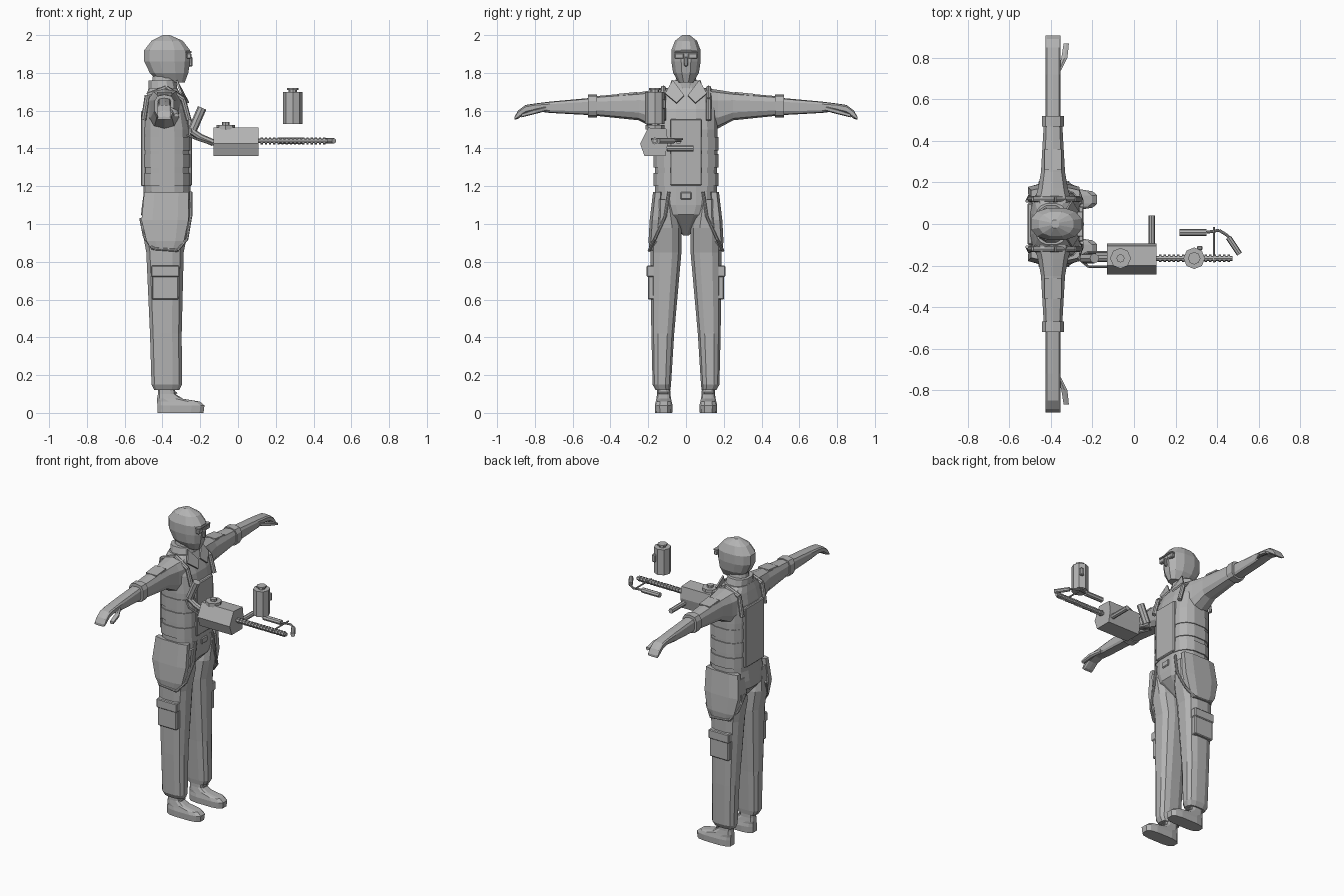
import bpy, bmesh, math
from mathutils import Vector

if "Cube" in bpy.data.objects:
    bpy.data.objects.remove(bpy.data.objects["Cube"])

grey = bpy.data.materials.new("plain grey")
grey.use_nodes = True
grey.diffuse_color = (.45, .45, .45, 1)
grey.node_tree.nodes["Principled BSDF"].inputs["Base Color"].default_value = grey.diffuse_color


def finish(name, bm):
    bmesh.ops.recalc_face_normals(bm, faces=bm.faces)
    mesh = bpy.data.meshes.new(name)
    bm.to_mesh(mesh)
    bm.free()
    mesh.materials.append(grey)
    part = bpy.data.objects.new(name, mesh)
    bpy.context.collection.objects.link(part)
    return part


def level(z, back, front, half, mid=0):
    """Horizontal cross-section: centre, first half axis, second half axis."""
    return (Vector(((back + front) / 2, mid, z)),
            Vector(((front - back) / 2, 0, 0)), Vector((0, half, 0)))


def across(y, z, high, deep, x=-.39):
    """Upright cross-section at a distance along the arm."""
    return Vector((x, y, z)), Vector((deep, 0, 0)), Vector((0, 0, high))


def rounded(value, power):
    return math.copysign(abs(value) ** power, value)


def loft(name, slices, sides=12, power=.7, side=1):
    """Skin cross-sections; a low power makes them boxy, side=-1 mirrors in y."""
    bm = bmesh.new()
    rings = []
    for centre, first, second in slices:
        ring = []
        for i in range(sides):
            angle = math.tau * (i + .5) / sides
            point = centre + first * rounded(math.cos(angle), power)
            point += second * rounded(math.sin(angle), power)
            point.y *= side
            ring.append(bm.verts.new(point))
        rings.append(ring)
    for low, high in zip(rings, rings[1:]):
        for i in range(sides):
            bm.faces.new((low[i - 1], low[i], high[i], high[i - 1]))
    bm.faces.new(rings[0])
    bm.faces.new(rings[-1])
    return finish(name, bm)


def box(name, centre, size, bevel=.005):
    bm = bmesh.new()
    bmesh.ops.create_cube(bm, size=1)
    bmesh.ops.scale(bm, vec=size, verts=bm.verts)
    bmesh.ops.translate(bm, vec=centre, verts=bm.verts)
    bmesh.ops.bevel(bm, geom=bm.edges[:], offset=bevel, segments=1, affect="EDGES")
    return finish(name, bm)


def rod(name, start, end, radius, sides=8):
    start, end = Vector(start), Vector(end)
    along = end - start
    bm = bmesh.new()
    bmesh.ops.create_cone(bm, cap_ends=True, segments=sides, radius1=radius,
                          radius2=radius, depth=along.length)
    turn = along.to_track_quat("Z", "Y").to_matrix()
    bmesh.ops.rotate(bm, matrix=turn, verts=bm.verts)
    bmesh.ops.translate(bm, vec=(start + end) / 2, verts=bm.verts)
    return finish(name, bm)


def path(name, points, radius):
    for start, end in zip(points, points[1:]):
        rod(name, start, end, radius)


def panel(name, points, thickness=.01):
    bm = bmesh.new()
    bm.faces.new([bm.verts.new(point) for point in points])
    part = finish(name, bm)
    solid = part.modifiers.new("thickness", "SOLIDIFY")
    solid.thickness, solid.offset = thickness, 0


# Head and neck
loft("head", [level(z=1.75, back=-.42, front=-.28, half=.04),
              level(z=1.8, back=-.47, front=-.26, half=.07),
              level(z=1.86, back=-.5, front=-.25, half=.08),
              level(z=1.92, back=-.5, front=-.25, half=.08),
              level(z=1.97, back=-.46, front=-.29, half=.06),
              level(z=2, back=-.4, front=-.36, half=.02)], power=.85)
loft("neck", [level(z=1.68, back=-.47, front=-.32, half=.07),
              level(z=1.8, back=-.45, front=-.32, half=.05)], power=.9)
box("nose", centre=(-.255, 0, 1.86), size=(.03, .02, .05))
box("brow", centre=(-.26, 0, 1.91), size=(.03, .12, .01), bevel=.002)

# Torso, collar and hips
loft("torso", [level(z=1.12, back=-.5, front=-.25, half=.165),
               level(z=1.5, back=-.507, front=-.25, half=.17),
               level(z=1.61, back=-.5, front=-.27, half=.168),
               level(z=1.68, back=-.485, front=-.3, half=.145),
               level(z=1.72, back=-.475, front=-.32, half=.1)], sides=16)
loft("collar", [level(z=1.69, back=-.475, front=-.315, half=.1),
                level(z=1.76, back=-.475, front=-.33, half=.08)], power=.85)
loft("hips", [level(z=.94, back=-.42, front=-.36, half=.015),
              level(z=1.05, back=-.515, front=-.255, half=.13),
              level(z=1.1, back=-.51, front=-.25, half=.17),
              level(z=1.17, back=-.5, front=-.25, half=.168)], sides=16)
for bottom in (1.2, 1.3, 1.39):
    loft("vest_band", [level(z, back=-.507, front=-.246, half=.174)
                       for z in (bottom, bottom + .07)], sides=16)
box("front_panel", centre=(-.255, 0, 1.38), size=(.025, .17, .35))
box("back_panel", centre=(-.5, 0, 1.4), size=(.025, .2, .4))
box("belt_buckle", centre=(-.255, 0, 1.15), size=(.02, .06, .04))

for side in (1, -1):
    box("eye_frame", centre=(-.26, side * .036, 1.89), size=(.025, .05, .03))

    # Lapel and vest strap
    panel("lapel", [(-.325, side * .07, 1.76), (-.3, side * .11, 1.69),
                    (-.262, side * .05, 1.64), (-.29, side * .01, 1.68)])
    path("vest_strap", [(-.26, side * .12, 1.55), (-.29, side * .12, 1.66),
                        (-.38, side * .12, 1.72), (-.48, side * .12, 1.68),
                        (-.5, side * .12, 1.55)], radius=.014)

    # Sleeve, cuff, arm and hand
    loft("sleeve", [across(y=.1, z=1.61, high=.11, deep=.095),
                    across(y=.17, z=1.608, high=.102, deep=.075),
                    across(y=.25, z=1.623, high=.074, deep=.06),
                    across(y=.5, z=1.625, high=.05, deep=.045)], sides=10, side=side)
    loft("cuff", [across(y, z=1.625, high=.06, deep=.054) for y in (.47, .52)],
         sides=10, side=side)
    loft("forearm_and_hand", [across(y=.5, z=1.622, high=.046, deep=.037),
                              across(y=.72, z=1.618, high=.03, deep=.037),
                              across(y=.8, z=1.618, high=.02, deep=.037),
                              across(y=.85, z=1.608, high=.022, deep=.037),
                              across(y=.89, z=1.578, high=.022, deep=.037),
                              across(y=.907, z=1.56, high=.008, deep=.037)],
         sides=10, power=.5, side=side)
    loft("thumb", [across(y=.74, z=1.61, high=.012, deep=.01, x=-.36),
                   across(y=.8, z=1.595, high=.013, deep=.016, x=-.335),
                   across(y=.87, z=1.575, high=.01, deep=.014, x=-.326)],
         sides=6, side=side)
    panel("sleeve_patch", [(x, side * y, 1.72 - y / 10) for x, y in
                           ((-.43, .26), (-.35, .26), (-.35, .36), (-.43, .36))])

    # Trouser leg, hip pouch and thigh pocket
    loft("trouser_leg", [level(z=.12, back=-.445, front=-.31, half=.04, mid=.122),
                         level(z=.15, back=-.46, front=-.295, half=.05, mid=.128),
                         level(z=.42, back=-.468, front=-.296, half=.062, mid=.123),
                         level(z=.85, back=-.488, front=-.285, half=.084, mid=.106),
                         level(z=.98, back=-.512, front=-.258, half=.082, mid=.105),
                         level(z=1.13, back=-.5, front=-.25, half=.055, mid=.114)], side=side)
    loft("hip_pouch", [level(z=.86, back=-.46, front=-.31, half=.022, mid=.172),
                       level(z=.91, back=-.49, front=-.28, half=.03, mid=.17),
                       level(z=1.02, back=-.518, front=-.255, half=.032, mid=.162),
                       level(z=1.17, back=-.503, front=-.255, half=.028, mid=.148)],
         sides=8, side=side)
    path("pouch_edge", [(-.25, side * .09, 1.17), (-.25, side * .11, 1.04),
                        (-.27, side * .165, .92), (-.32, side * .195, .86),
                        (-.45, side * .19, .87), (-.495, side * .15, .93),
                        (-.515, side * .11, 1.03)], radius=.008)
    box("thigh_pocket", centre=(-.385, side * .17, .67), size=(.14, .064, .14))
    box("pocket_flap", centre=(-.385, side * .173, .75), size=(.15, .07, .06))

    # Boot and laces
    loft("boot", [level(z=0, back=-.43, front=-.18, half=.046, mid=.118),
                  level(z=.04, back=-.43, front=-.175, half=.048, mid=.118),
                  level(z=.06, back=-.43, front=-.2, half=.043, mid=.118),
                  level(z=.075, back=-.43, front=-.29, half=.04, mid=.118),
                  level(z=.1, back=-.425, front=-.33, half=.036, mid=.118),
                  level(z=.16, back=-.425, front=-.335, half=.034, mid=.118)],
         power=.6, side=side)
    for z in (.085, .105):
        rod("boot_lace", (-.327, side * .095, z), (-.327, side * .145, z), radius=.006)

# Weapon receiver with lid dial, grip and stock rods
gun_y, gun_z = -.165, 1.44
outline = [(-.243, 1.425), (-.2, 1.51), (-.105, 1.505), (-.095, 1.43), (-.11, 1.36), (-.22, 1.36)]
bm = bmesh.new()
base = bm.faces.new([bm.verts.new((-.13, y, z)) for y, z in outline])
pulled = bmesh.ops.extrude_face_region(bm, geom=[base], use_keep_orig=True)["geom"]
moved = [item for item in pulled if isinstance(item, bmesh.types.BMVert)]
bmesh.ops.translate(bm, vec=(.238, 0, 0), verts=moved)
finish("receiver", bm)
rod("dial", (-.065, gun_y, 1.5), (-.065, gun_y, 1.525), radius=.05)
rod("dial_knob", (-.065, gun_y, 1.52), (-.065, gun_y, 1.54), radius=.02)
rod("rear_grip", (-.24, gun_y, 1.5), (-.19, gun_y, 1.615), radius=.024)
path("grip_neck", [(-.13, gun_y, 1.43), (-.2, gun_y, 1.46), (-.245, gun_y, 1.49)], radius=.018)
for offset in (.03, -.04):
    path("stock_rod", [(-.13, gun_y + offset, 1.42), (-.22, gun_y + offset, 1.45),
                       (-.27, gun_y, 1.47)], radius=.006)
rod("side_handle", (.085, -.1, 1.4), (.085, .04, 1.4), radius=.016)

# Barrel with cooling rings
rod("barrel", (.1, gun_y, gun_z), (.475, gun_y, gun_z), radius=.012)
for i in range(16):
    x = .12 + i * .022
    rod("barrel_ring", (x, gun_y, gun_z), (x + .012, gun_y, gun_z), radius=.018)

# Folding front handle
rod("front_grip", (.22, -.04, gun_z), (.35, -.04, gun_z), radius=.017)
path("handle_bend", [(.35, -.04, gun_z), (.41, -.03, gun_z), (.45, -.055, gun_z),
                     (.47, -.085, gun_z)], radius=.007)
rod("handle_end", (.455, -.065, gun_z), (.508, -.145, gun_z), radius=.014)
rod("cross_bar", (.385, -.015, 1.45), (.385, -.185, 1.45), radius=.005)

# Floating canister
for name, bottom, top, radius in (("canister", 1.53, 1.7, .052), ("canister_neck", 1.7, 1.715, .022),
                                  ("canister_cap", 1.71, 1.72, .03)):
    rod(name, (.29, gun_y, bottom), (.29, gun_y, top), radius)
box("canister_catch", centre=(.317, -.115, 1.635), size=(.027, .02, .05))
